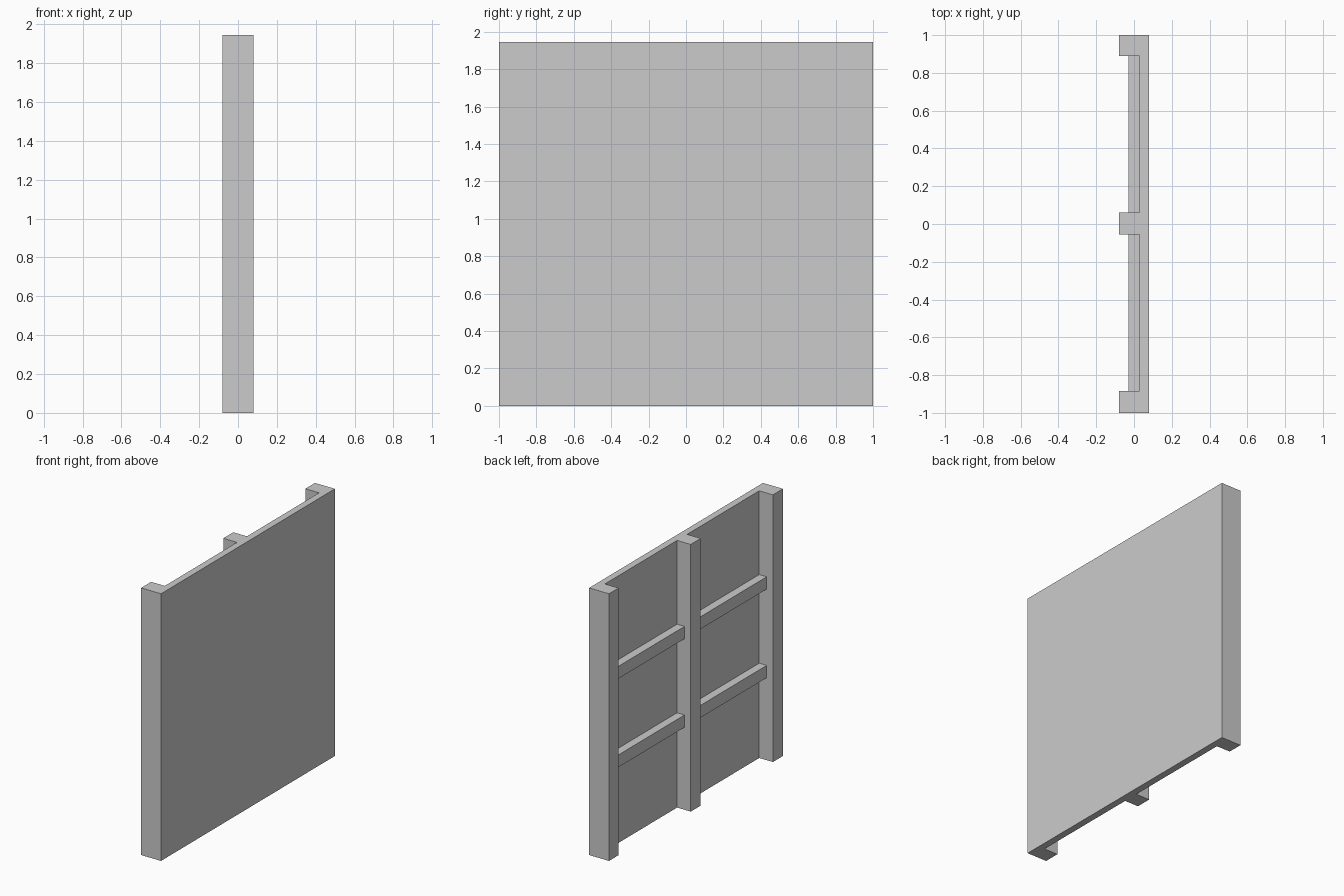
import bpy, bmesh

cube = bpy.data.objects.get("Cube")
if cube:
    bpy.data.objects.remove(cube, do_unlink=True)

HEIGHT = 1.945
OUTER, BACK, PANEL, RAIL = 0.08, -0.08, 0.03, -0.03
POSTS = [(-1, -0.885), (-0.055, 0.06), (0.89, 1)]

grey = bpy.data.materials.new("plain grey")
grey.use_nodes = True
colour = (0.6, 0.6, 0.6, 1)
grey.diffuse_color = colour
grey.node_tree.nodes["Principled BSDF"].inputs["Base Color"].default_value = colour


def extrude_outline(name, outline, bottom, top):
    """Raise a flat xy outline into a solid between two heights."""
    bm = bmesh.new()
    face = bm.faces.new([bm.verts.new((x, y, bottom)) for x, y in outline])
    raised = bmesh.ops.extrude_face_region(bm, geom=[face])["geom"]
    verts = [g for g in raised if isinstance(g, bmesh.types.BMVert)]
    bmesh.ops.translate(bm, verts=verts, vec=(0, 0, top - bottom))
    bmesh.ops.recalc_face_normals(bm, faces=bm.faces)
    mesh = bpy.data.meshes.new(name)
    bm.to_mesh(mesh)
    bm.free()
    mesh.materials.append(grey)
    obj = bpy.data.objects.new(name, mesh)
    bpy.context.collection.objects.link(obj)
    return obj


# Wall panel with three upright posts, as one continuous profile
outline = [(OUTER, 1), (OUTER, -1)]
for i, (start, end) in enumerate(POSTS):
    if i > 0:
        outline.append((PANEL, start))
    outline += [(BACK, start), (BACK, end)]
    if i < len(POSTS) - 1:
        outline.append((PANEL, end))
extrude_outline("panel_with_posts", outline, 0, HEIGHT)

# Two horizontal rails in each bay between the posts
for bay, side in enumerate(("front", "back")):
    start, end = POSTS[bay][1], POSTS[bay + 1][0]
    strip = [(PANEL, start), (PANEL, end), (RAIL, end), (RAIL, start)]
    for level, bottom in (("lower", 0.6), ("upper", 1.245)):
        extrude_outline(f"{side}_{level}_rail", strip, bottom, bottom + 0.09)
